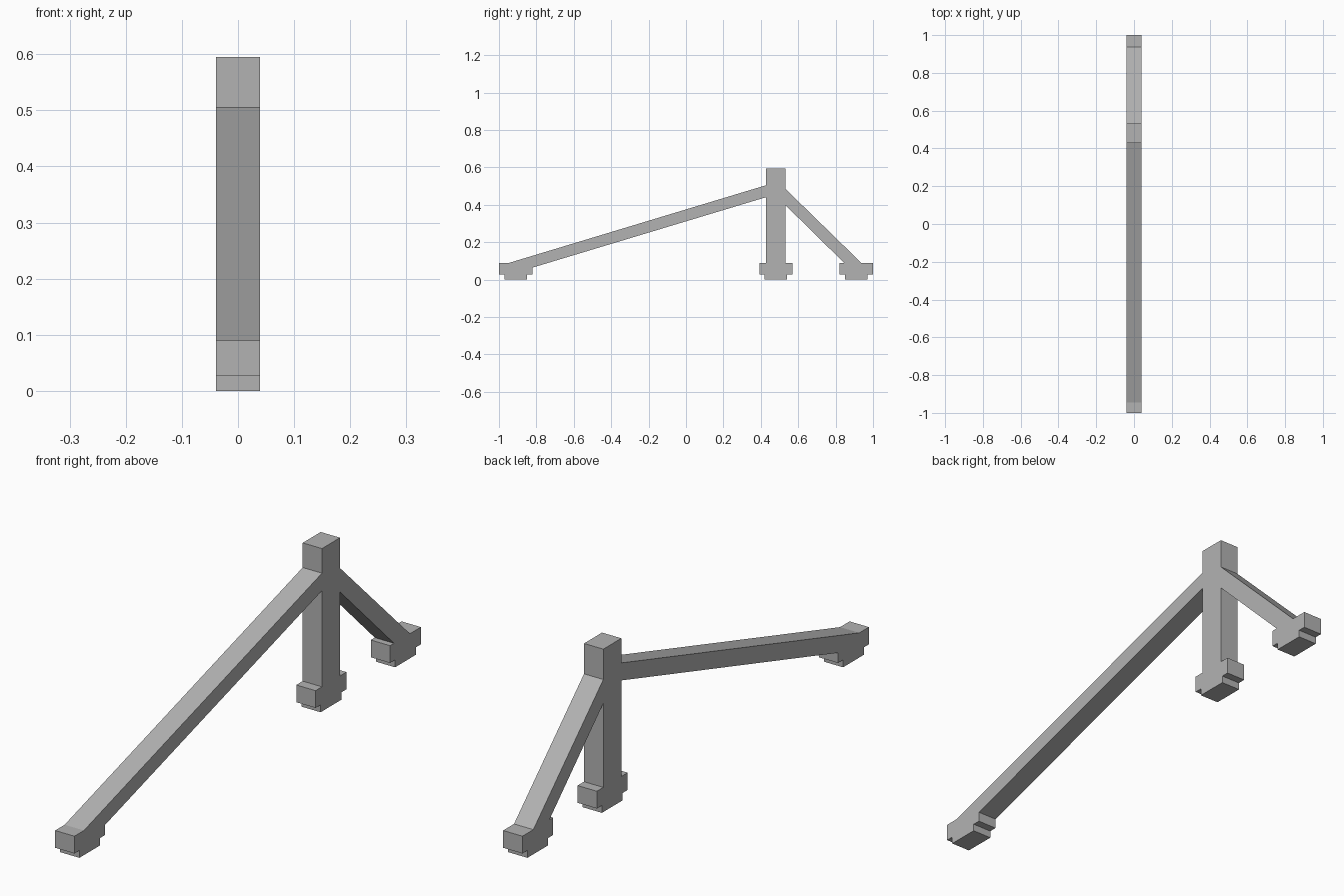
import bpy
import bmesh

cube = bpy.data.objects.get("Cube")
if cube:
    bpy.data.objects.remove(cube, do_unlink=True)

HALF_WIDTH = 0.039
FOOT_TOP = 0.09
STEP = 0.027
FOOT, SOLE = 0.089, 0.06
POST_FRONT, POST_BACK, POST_TOP = 0.429, 0.533, 0.595

grey = bpy.data.materials.new("plain grey")
grey.use_nodes = True
colour = (0.45, 0.45, 0.45, 1)
grey.diffuse_color = colour
grey.node_tree.nodes["Principled BSDF"].inputs["Base Color"].default_value = colour


def foot(centre, back_top=FOOT_TOP):
    """Stepped foot outline, from its front top corner to its back one."""
    half = [(FOOT, back_top), (FOOT, STEP), (SOLE, STEP), (SOLE, 0)]
    front = [(centre - FOOT, FOOT_TOP)] + [(centre - y, z) for y, z in half[1:]]
    back = [(centre + y, z) for y, z in reversed(half)]
    return front + back


# Side outline: feet and undersides from front to back, then the top edges
outline = foot(-0.911, back_top=0.064)
outline += [(POST_FRONT, 0.441), (POST_FRONT, FOOT_TOP)]
outline += foot((POST_FRONT + POST_BACK) / 2)
outline += [(POST_BACK, FOOT_TOP), (POST_BACK, 0.397), (0.845, FOOT_TOP)]
outline += foot(0.911)
outline += [(0.937, FOOT_TOP), (POST_BACK, 0.484)]
outline += [(POST_BACK, POST_TOP), (POST_FRONT, POST_TOP)]
outline += [(POST_FRONT, 0.505), (-0.945, FOOT_TOP)]

# Extrude the outline across the width
bm = bmesh.new()
side = bm.faces.new([bm.verts.new((-HALF_WIDTH, y, z)) for y, z in outline])
extruded = bmesh.ops.extrude_face_region(bm, geom=[side], use_keep_orig=True)
moved = [v for v in extruded["geom"] if isinstance(v, bmesh.types.BMVert)]
bmesh.ops.translate(bm, verts=moved, vec=(2 * HALF_WIDTH, 0, 0))
bmesh.ops.recalc_face_normals(bm, faces=bm.faces)

mesh = bpy.data.meshes.new("braced_post")
bm.to_mesh(mesh)
bm.free()
mesh.materials.append(grey)
frame = bpy.data.objects.new("braced_post", mesh)
bpy.context.collection.objects.link(frame)
